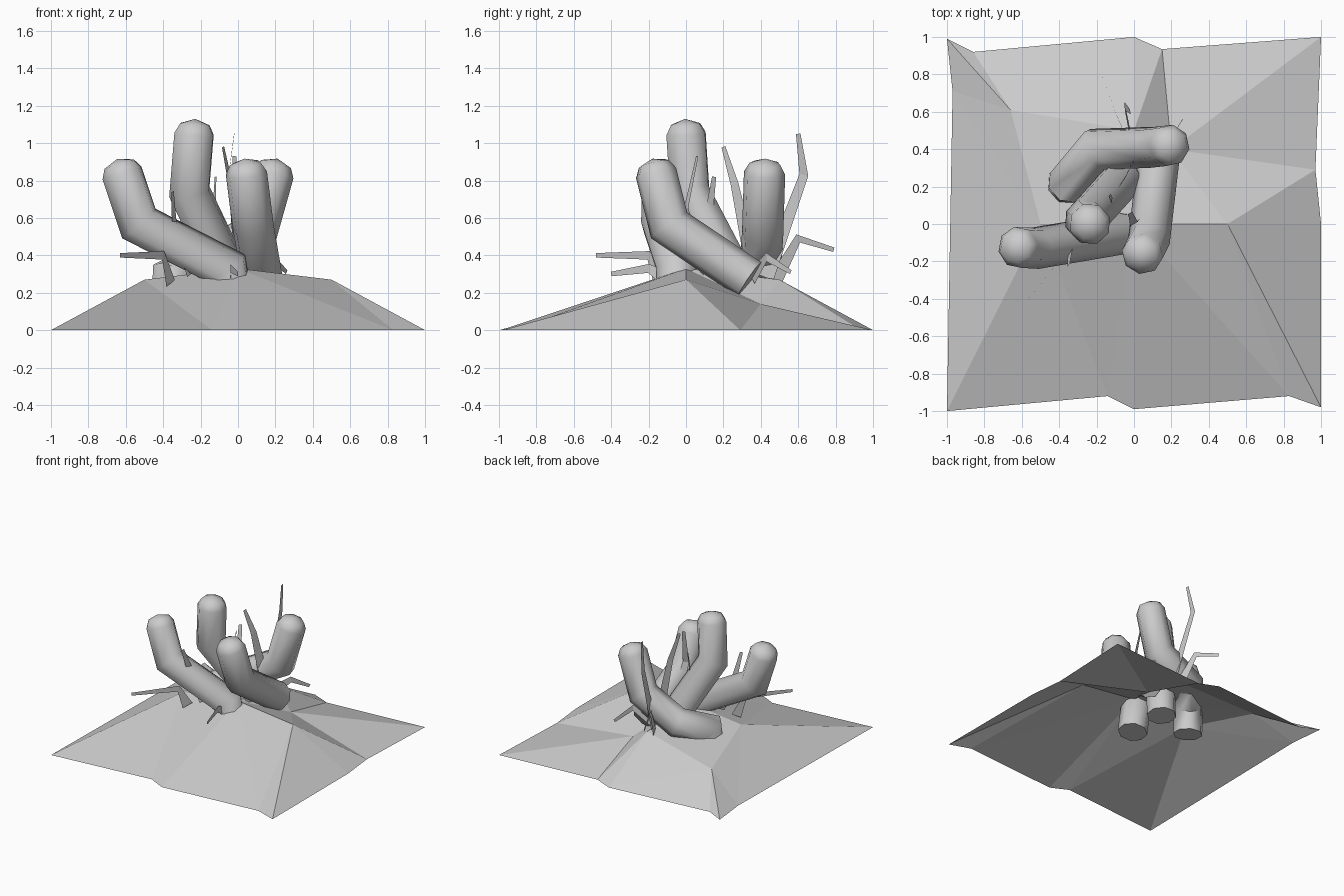
import bpy, bmesh, math
from mathutils import Vector

if "Cube" in bpy.data.objects:
    bpy.data.objects.remove(bpy.data.objects["Cube"])


def make_object(name, bm, smooth=False):
    bmesh.ops.recalc_face_normals(bm, faces=bm.faces[:])
    me = bpy.data.meshes.new(name)
    bm.to_mesh(me)
    bm.free()
    ob = bpy.data.objects.new(name, me)
    bpy.context.collection.objects.link(ob)
    if smooth:
        bpy.ops.object.select_all(action='DESELECT')
        bpy.context.view_layer.objects.active = ob
        ob.select_set(True)
        bpy.ops.object.shade_smooth_by_angle(angle=math.radians(50))
    return ob


def mound():
    """Open low-poly sheet with a folded hill."""
    pts = {
        'c': (0, 0, .33), 'n': (0, .5, .27), 'w': (-.5, 0, .27), 'e': (.5, 0, .27),
        'ne': (.2, .4, .14), 'nw': (-.66, .61, .18),
        'SW': (-1, -1, 0), 'S0': (-.14, -.92, 0), 'S': (0, -.99, 0), 'S1': (.83, -.92, 0),
        'SE': (1, -.98, 0), 'E': (1, 0, 0), 'E1': (.97, .29, 0), 'NE': (1, 1, 0),
        'N1': (.15, .935, 0), 'N': (0, 1, 0), 'N0': (-.86, .92, 0), 'NW': (-1, .99, 0),
        'W1': (-.97, .71, 0)}
    faces = ['SW S0 w', 'SW w W1', 'W1 w nw', 'w S0 c', 'S0 S c', 'S S1 c', 'S1 e c',
             'S1 SE e', 'SE E e', 'E E1 e', 'e E1 ne', 'e ne c', 'E1 NE ne', 'NE N1 ne',
             'ne N1 n', 'N1 N n', 'ne n c', 'N N0 nw', 'N nw n', 'n nw c', 'nw w c',
             'N0 NW nw', 'NW W1 nw']
    bm = bmesh.new()
    v = {k: bm.verts.new(p) for k, p in pts.items()}
    for f in faces:
        bm.faces.new([v[k] for k in f.split()])
    make_object('mound', bm)


def stalk(name, path, r=.112, sides=8):
    """Mitred tube along a path, closed by a faceted dome at the tip."""
    P = [Vector(p) for p in path]
    D = [(b - a).normalized() for a, b in zip(P, P[1:])]
    q = D[0].to_track_quat('Z', 'Y')
    ring = [P[0] + q @ Vector((r * math.cos(a), r * math.sin(a), 0))
            for a in (math.tau * i / sides for i in range(sides))]
    rings = [ring]
    for i in range(1, len(P)):
        d = D[i - 1]
        n = (d + D[i]).normalized() if i < len(D) else d
        ring = [p + d * ((P[i] - p).dot(n) / d.dot(n)) for p in ring]
        rings.append(ring)
    tip, d = P[-1], D[-1]
    rings.append([tip + (p - tip) * .75 + d * .05 for p in ring])
    bm = bmesh.new()
    vr = [[bm.verts.new(p) for p in rg] for rg in rings]
    for a, b in zip(vr, vr[1:]):
        for i in range(sides):
            j = (i + 1) % sides
            bm.faces.new((a[i], a[j], b[j], b[i]))
    top = bm.verts.new(tip + d * .08)
    for i in range(sides):
        bm.faces.new((vr[-1][i], vr[-1][(i + 1) % sides], top))
    bm.faces.new(vr[0])
    make_object(name, bm, True)


def blade(name, base, mid, tip):
    """Thin bent strip lying in a vertical plane."""
    b, m, t = Vector(base), Vector(mid), Vector(tip)
    n = Vector((-(t - b).y, (t - b).x, 0)).normalized()
    bm = bmesh.new()
    rows = []
    for p, d, w in ((b, m - b, .04), (m, t - b, .024), (t, t - m, .012)):
        s = d.normalized().cross(n).normalized() * w
        rows.append((bm.verts.new(p - s), bm.verts.new(p + s)))
    for a, c in zip(rows, rows[1:]):
        bm.faces.new((a[0], a[1], c[1], c[0]))
    make_object(name, bm)


mound()

# Thick bent stalks
stalk('stalk_left', [(-.02, -.04, .07), (-.06, -.05, .33), (-.53, -.13, .57), (-.62, -.125, .84)])
stalk('stalk_tall', [(-.06, .25, .1), (-.07, .23, .34), (-.26, .02, .74), (-.235, 0, 1.05)])
stalk('stalk_back', [(-.36, .2, .07), (-.35, .22, .28), (-.2, .4, .36), (.1, .41, .52), (.19, .42, .84)])
stalk('stalk_front', [(.13, .34, .27), (.08, -.09, .56), (.045, -.16, .84)])

# Grass blades
blades = [
    ((-.01, .43, .28), (-.05, .63, .83), (-.02, .6, 1.05)),
    ((0, .35, .35), (-.04, .26, .78), (-.08, .2, .98)),
    ((-.05, .48, .27), (-.1, .6, .49), (-.17, .79, .43)),
    ((.05, .35, .28), (.18, .43, .39), (.26, .56, .31)),
    ((-.36, -.14, .25), (-.4, -.2, .4), (-.63, -.48, .4)),
    ((-.04, -.1, .27), (-.04, -.2, .33), (0, -.4, .3)),
    ((-.1, .1, .32), (-.13, .12, .6), (-.12, .15, .82)),
    ((-.25, -.08, .3), (-.34, -.14, .55), (-.35, -.22, .74)),
    ((.05, .1, .3), (0, 0, .65), (-.02, .06, .93)),
]
for i, bl in enumerate(blades):
    blade(f'grass_blade_{i + 1}', *bl)
